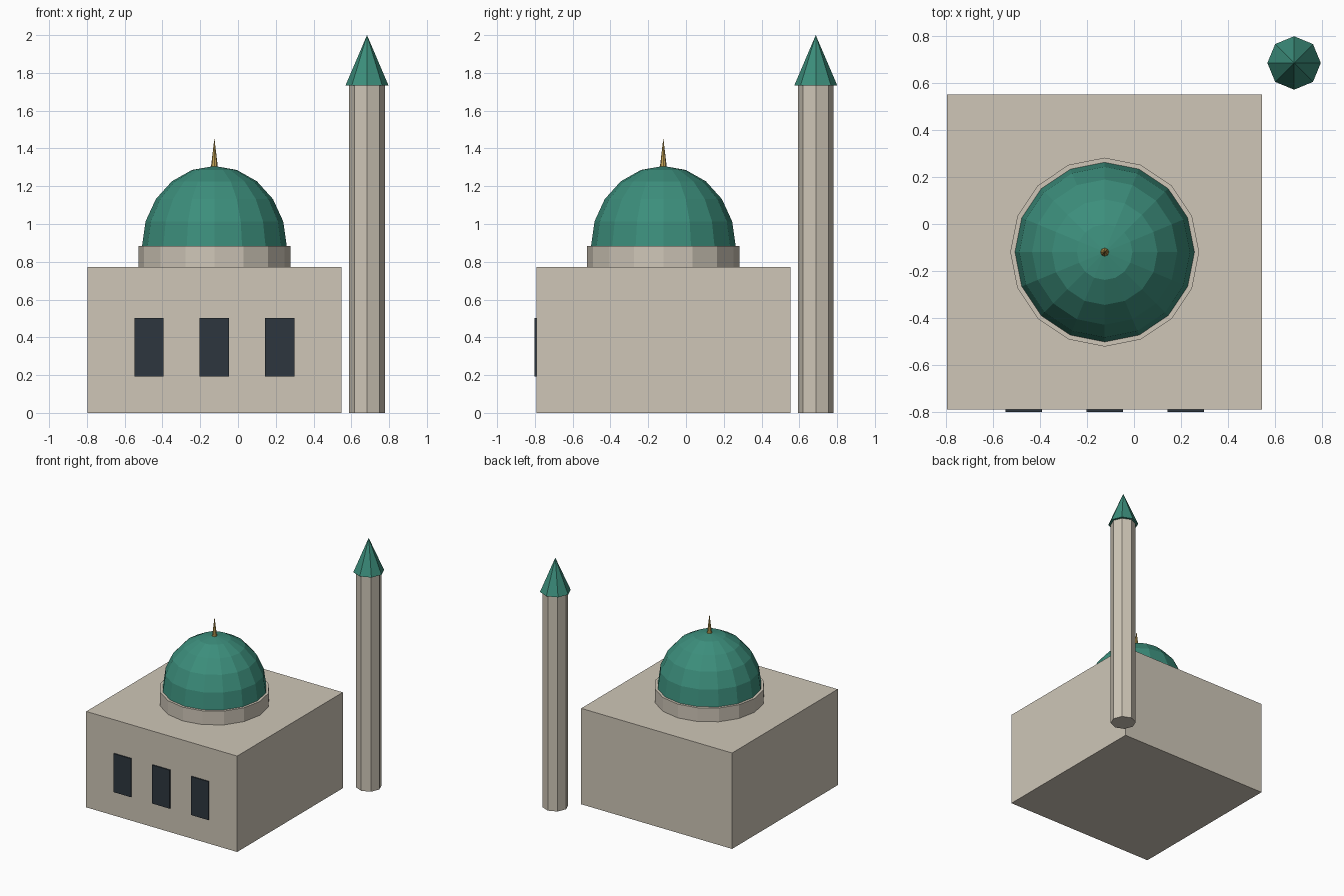
import bpy, bmesh
from mathutils import Matrix, Vector

if "Cube" in bpy.data.objects:
    bpy.data.objects.remove(bpy.data.objects["Cube"], do_unlink=True)


def material(name, rgb):
    m = bpy.data.materials.new(name)
    m.use_nodes = True
    m.diffuse_color = (*rgb, 1)
    m.node_tree.nodes["Principled BSDF"].inputs["Base Color"].default_value = (*rgb, 1)
    return m


stone = material("pale stone", (0.62, 0.565, 0.475))
green = material("dome green", (0.045, 0.27, 0.2))
gold = material("gold", (0.55, 0.36, 0.09))
glass = material("dark glass", (0.027, 0.037, 0.049))


def finish(name, bm, mat, location):
    mesh = bpy.data.meshes.new(name)
    bm.to_mesh(mesh)
    bm.free()
    mesh.materials.append(mat)
    obj = bpy.data.objects.new(name, mesh)
    obj.location = location
    bpy.context.collection.objects.link(obj)
    return obj


def box(name, mat, center, size):
    bm = bmesh.new()
    bmesh.ops.create_cube(bm, size=1, matrix=Matrix.Diagonal((*size, 1)))
    return finish(name, bm, mat, center)


def column(name, mat, xy, bottom, top, r_bottom, r_top, sides):
    """Upright prism, or a cone when r_top is zero."""
    bm = bmesh.new()
    bmesh.ops.create_cone(bm, cap_ends=True, segments=sides, radius1=r_bottom,
                          radius2=r_top, depth=top - bottom)
    bmesh.ops.remove_doubles(bm, verts=bm.verts, dist=1e-5)
    return finish(name, bm, mat, (*xy, (bottom + top) / 2))


hall = Vector((-0.125, -0.12))
tower = Vector((0.683, 0.687))
width, hall_top, drum_top, dome_height = 1.344, 0.772, 0.883, 0.424
front = hall.y - width / 2

# Prayer hall and the drum on its roof
box("hall", stone, (*hall, hall_top / 2), (width, width, hall_top))
column("drum", stone, hall, hall_top, drum_top, 0.403, 0.403, 16)

# Faceted dome: upper half of a slightly stretched sphere
bm = bmesh.new()
bmesh.ops.create_uvsphere(bm, u_segments=16, v_segments=10, radius=0.383)
bmesh.ops.delete(bm, geom=[v for v in bm.verts if v.co.z < -0.01], context="VERTS")
bmesh.ops.scale(bm, vec=(1, 1, dome_height / 0.383), verts=bm.verts)
finish("dome", bm, green, (*hall, drum_top))

# Finial
column("finial", gold, hall, 1.295, 1.455, 0.019, 0, 8)

# Front windows as thin plates
for i, side in enumerate(("right", "middle", "left")):
    box(side + "_window", glass, (hall.x + (i - 1) * 0.346, front - 0.0048, 0.348),
        (0.155, 0.0096, 0.31))

# Minaret
column("minaret_shaft", stone, tower, 0, 1.733, 0.095, 0.095, 8)
column("minaret_roof", green, tower, 1.733, 2, 0.114, 0, 8)
